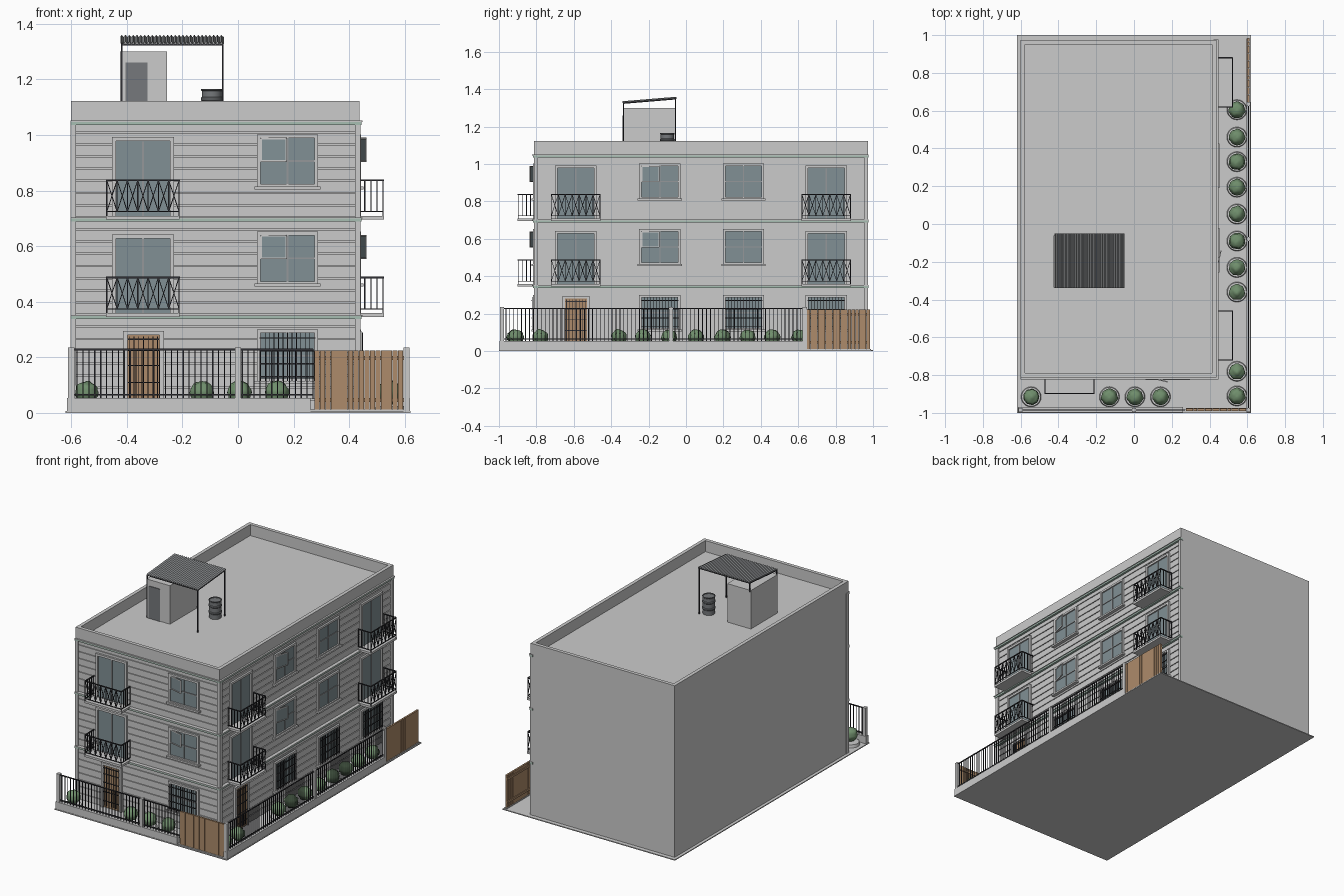
import bpy, bmesh, math, random
from mathutils import Vector, Matrix

if "Cube" in bpy.data.objects:
    bpy.data.objects.remove(bpy.data.objects["Cube"])
random.seed(4)

COL = {'glass': (.22, .28, .30), 'wood': (.42, .26, .145), 'leaf': (.16, .27, .15), 'green': (.39, .52, .45),
       'iron': (.03, .03, .035), 'trim': (.55, .55, .53), 'dark': (.18, .19, .20), 'metal': (.3, .31, .32)}
mats = {}
for k, c in COL.items():
    mats[k] = bpy.data.materials.new(k)
    mats[k].diffuse_color = (*c, 1)
parts = {}


def get(name, mat=None):
    if name not in parts:
        parts[name] = (bmesh.new(), mat)
    return parts[name][0]


def box(name, lo, hi, mat=None):
    lo, hi = Vector(lo), Vector(hi)
    s = hi - lo
    m = Matrix.Translation((lo + hi) / 2) @ Matrix.Diagonal((abs(s.x), abs(s.y), abs(s.z), 1))
    bmesh.ops.create_cube(get(name, mat), size=1, matrix=m)


def bar(name, a, b, t=.004, mat='iron'):
    a, b = Vector(a), Vector(b)
    d = b - a
    m = (Matrix.Translation((a + b) / 2) @ d.to_track_quat('Z', 'Y').to_matrix().to_4x4()
         @ Matrix.Diagonal((t, t, d.length, 1)))
    bmesh.ops.create_cube(get(name, mat), size=1, matrix=m)


# facade coordinates: u along the wall, d outward, z up
FY, RX = -.805, .43


def P(face, u, d, z):
    return (u, FY - d, z) if face == 'front' else (RX + d, u, z)


def fbox(face, name, u0, u1, d0, d1, z0, z1, mat=None):
    box(f'{face}_{name}', P(face, u0, d0, z0), P(face, u1, d1, z1), mat)


def fbar(face, name, a, b, t=.004, mat='iron'):
    bar(f'{face}_{name}', P(face, *a), P(face, *b), t, mat)


def frame(face, name, u0, u1, z0, z1, w, d0, d1, mat, bottom=True):
    fbox(face, name, u0, u0 + w, d0, d1, z0, z1, mat)
    fbox(face, name, u1 - w, u1, d0, d1, z0, z1, mat)
    fbox(face, name, u0 + w, u1 - w, d0, d1, z1 - w, z1, mat)
    if bottom:
        fbox(face, name, u0 + w, u1 - w, d0, d1, z0, z0 + w, mat)


def window(face, c, z0, z1, opened=False, grille=False):
    fbox(face, 'window_glass', c - .1, c + .1, 0, .003, z0, z1, 'glass')
    frame(face, 'window_surrounds', c - .11, c + .11, z0, z1, .013, 0, .012, 'trim')
    fbox(face, 'window_sills', c - .118, c + .118, 0, .022, z0 - .006, z0 + .005, 'trim')
    zm = (z0 + z1) / 2
    fbox(face, 'window_bars', c - .003, c + .003, .002, .007, z0 + .01, z1 - .01, 'metal')
    fbox(face, 'window_bars', c - .097, c + .097, .002, .007, zm - .003, zm + .003, 'metal')
    if opened:   # casement ajar, hinged on one side
        s, e = (c - .095, .008), (c - .004, .03)
        for z in (zm, z1 - .015):
            fbar(face, 'open_sash', (*s, z), (*e, z), .006, 'trim')
        for u, d in (s, e):
            fbar(face, 'open_sash', (u, d, zm), (u, d, z1 - .015), .006, 'trim')
        bm = get(f'{face}_open_pane', 'glass')
        bm.faces.new([bm.verts.new(P(face, u, d, z)) for (u, d), z in
                      ((s, zm), (e, zm), (e, z1 - .015), (s, z1 - .015))])
    if grille:
        for i in range(13):
            u = c - .096 + .016 * i
            fbar(face, 'window_grille', (u, .018, z0), (u, .018, z1 - .01), .003)
        for i in range(4):
            z = z0 + .02 + i * (z1 - z0 - .05) / 3
            fbar(face, 'window_grille', (c - .1, .018, z), (c + .1, .018, z), .004)


def balcony(face, c, z):
    # french door
    fbox(face, 'window_glass', c - .1, c + .1, 0, .003, z, z + .275, 'glass')
    frame(face, 'window_surrounds', c - .111, c + .111, z, z + .285, .014, 0, .012, 'trim', False)
    fbox(face, 'window_bars', c - .004, c + .004, .002, .007, z, z + .27, 'metal')
    # slab and railing
    fbox(face, 'balcony_slabs', c - .132, c + .132, 0, .095, z - .012, z + .002, 'trim')
    w, o, zb, zt = .13, .092, z + .017, z + .13
    r = 'balcony_railings'
    for zz, t in ((zb, .004), (zt, .006)):
        fbar(face, r, (c - w, o, zz), (c + w, o, zz), t)
        for s in (-1, 1):
            fbar(face, r, (c + s * w, 0, zz), (c + s * w, o, zz), t)
    n = 7
    for i in range(n + 1):
        u = c - w + 2 * w * i / n
        fbar(face, r, (u, o, z if i in (0, n) else zb), (u, o, zt), .004)
        if i < n:
            v = u + 2 * w / n
            fbar(face, r, (u, o, zb), (v, o, zt), .003)
            fbar(face, r, (v, o, zb), (u, o, zt), .003)
    for s in (-1, 1):
        for d in (.004, .026, .048, .07):
            fbar(face, r, (c + s * w, d, zb), (c + s * w, d, zt), .004)


def entry(face, c):
    frame(face, 'door_surround', c - .073, c + .073, 0, .295, .015, 0, .014, 'trim', False)
    fbox(face, 'entry_door', c - .058, c + .058, 0, .006, .005, .28, 'wood')
    for i in range(7):
        u = c - .051 + .017 * i
        fbar(face, 'door_grille', (u, .012, .02), (u, .012, .275), .003)
    for z in (.05, .11, .17, .225, .265):
        fbar(face, 'door_grille', (c - .057, .012, z), (c + .057, .012, z), .004)


# ground, building core and parapet
box('ground_slab', (-.62, -1, 0), (.62, 1, .006))
box('building_core', (-.6, FY + .006, .006), (RX - .006, .973, 1.05))
for lo, hi in (((-.6, -.813), (.437, -.79)), ((-.6, .95), (.437, .973)),
               ((-.6, -.79), (-.577, .95)), ((.414, -.79), (.437, .95))):
    box('roof_parapet', (*lo, 1.045), (*hi, 1.122))

# siding boards on the two street sides
step = .35 / 8
for i in range(24):
    z0 = .006 + i * step
    z1 = min(z0 + step - .005, 1.045)
    fbox('front', 'siding', -.598, RX - .003, -.007, 0, z0, z1)
    fbox('right', 'siding', FY + .002, .971, -.007, 0, z0, z1)

# corner posts and floor bands
box('corner_posts', (-.602, -.814, 0), (-.583, -.79, 1.05), 'trim')
box('corner_posts', (.42, -.814, 0), (.44, -.79, 1.05), 'trim')
box('corner_posts', (.42, .953, 0), (.44, .974, 1.05), 'trim')
for z in (.345, .695, 1.043):
    for name, o, a, b, mat in (('floor_bands', .014, -.007, .004, 'green'), ('band_caps', .018, .004, .008, 'trim')):
        box(name, (-.602, FY - o, z + a), (RX + o, FY + .01, z + b), mat)
        box(name, (RX - .01, FY + .01, z + a), (RX + o, .976, z + b), mat)

# openings
for z in (.357, .707):
    balcony('front', -.342, z)
    window('front', .178, z + .103, z + .295, True)
    for c in (-.59, .75):
        balcony('right', c, z)
    window('right', -.14, z + .103, z + .295, True)
    window('right', .308, z + .103, z + .295)
entry('front', -.34)
entry('right', -.588)
window('front', .178, .11, .3, grille=True)
for c in (-.14, .308, .75):
    window('right', c, .11, .3, grille=True)

# boundary fence: low wall, pillars, railings
box('fence_wall', (-.615, -.997, 0), (.26, -.97, .053))
box('fence_wall', (.595, -.997, 0), (.618, .64, .053))
for x, y in ((-.6, -.984), (0, -.984), (.606, -.984), (.606, -.08), (.606, .635)):
    box('fence_pillars', (x - .011, y - .011, 0), (x + .011, y + .011, .236))


def railing(a, b):
    a, b = Vector(a), Vector(b)
    n = round((b - a).length / .021)
    for z in (.065, .228):
        bar('fence_railings', (*a, z), (*b, z), .006)
    for i in range(n + 1):
        p = a.lerp(b, i / n)
        bar('fence_railings', (*p, .05), (*p, .23), .004)


railing((-.6, -.984), (.27, -.984))
railing((.606, -.984), (.606, .635))

# plank gates with bottom tracks
for i in range(17):
    u = .275 + i * .02
    box('front_gate', (u, -.99, .012), (u + .0185, -.978, .225), 'wood')
    u = .645 + i * .02
    box('side_gate', (.6, u, .012), (.612, u + .0185, .222), 'wood')
box('gate_tracks', (.26, -.993, .005), (.618, -.975, .012), 'trim')
box('gate_tracks', (.597, .64, .005), (.615, .99, .012), 'trim')
for z in (.04, .19):
    box('front_gate', (.275, -.978, z), (.613, -.973, z + .014), 'wood')
    box('side_gate', (.595, .645, z), (.6, .983, z + .014), 'wood')

# bushes in round planters
spots = [(.545, y) for y in (.605, .46, .33, .195, .053, -.09, -.23, -.36, -.78, -.91)]
spots += [(x, -.915) for x in (-.545, -.13, .005, .14)]
for x, y in spots:
    bmesh.ops.create_cone(get('planters', 'trim'), cap_ends=True, segments=20, radius1=.054, radius2=.05,
                          depth=.02, matrix=Matrix.Translation((x, y, .015)))
    r = bmesh.ops.create_icosphere(get('bushes', 'leaf'), subdivisions=3, radius=.042)
    ph = random.uniform(0, 6)
    for v in r['verts']:
        n = v.co.normalized()
        k = 1 + .07 * math.sin(7 * n.x + ph) * math.cos(6 * n.y + ph) + .05 * math.sin(9 * n.z + ph)
        v.co = v.co * k + Vector((x, y, .073))

# rooftop stair box with door
box('stair_box', (-.425, -.335, 1.05), (-.255, -.06, 1.3))
box('stair_door', (-.405, -.339, 1.05), (-.325, -.335, 1.26), 'dark')

# corrugated sloping canopy on posts
bm = get('canopy_sheet', 'metal')
n, prev = 108, None
for i in range(n + 1):
    x = -.422 + .372 * i / n
    h = .004 * math.sin(i / 4 * 2 * math.pi)
    ring = [bm.verts.new((x, y, z + h + t)) for y, z, t in
            ((-.34, 1.329, 0), (-.05, 1.353, 0), (-.05, 1.353, .003), (-.34, 1.329, .003))]
    if prev:
        for j in range(4):
            k = (j + 1) % 4
            bm.faces.new((prev[j], prev[k], ring[k], ring[j]))
    if i in (0, n):
        bm.faces.new(ring)
    prev = ring
for y, z in ((-.335, 1.325), (-.057, 1.348)):
    bar('canopy_posts', (-.055, y, 1.05), (-.055, y, z), .006)
    bar('canopy_posts', (-.418, y, 1.05 if y < -.3 else 1.29), (-.418, y, z), .006)
    bar('canopy_posts', (-.42, y, z), (-.052, y, z), .006)
for x in (-.418, -.055):
    bar('canopy_posts', (x, -.335, 1.325), (x, -.057, 1.348), .006)

# ribbed water barrel
bm = get('water_barrel', 'dark')
prof = [(.036, 0), (.036, .03), (.04, .034), (.04, .04), (.036, .044), (.036, .072), (.04, .076), (.04, .082),
        (.036, .086), (.036, .108), (.039, .111), (.039, .115), (.034, .115), (.034, .11)]
rings = [[bm.verts.new((-.094 + r * math.cos(a * math.pi / 12), -.1 + r * math.sin(a * math.pi / 12), 1.05 + z))
          for a in range(24)] for r, z in prof]
for a, b in zip(rings, rings[1:]):
    for j in range(24):
        bm.faces.new((a[j], a[(j + 1) % 24], b[(j + 1) % 24], b[j]))
bm.faces.new(rings[0][::-1])
bm.faces.new(rings[-1])

# turn every collected part into an object
for name, (bm, mat) in parts.items():
    bmesh.ops.recalc_face_normals(bm, faces=bm.faces)
    if name in ('bushes', 'water_barrel', 'planters'):
        for f in bm.faces:
            f.smooth = True
    me = bpy.data.meshes.new(name)
    bm.to_mesh(me)
    bm.free()
    ob = bpy.data.objects.new(name, me)
    bpy.context.collection.objects.link(ob)
    if mat:
        me.materials.append(mats[mat])
    if name in ('water_barrel', 'planters'):
        me.set_sharp_from_angle(angle=math.radians(40))

for m in bpy.data.materials:
    if m.users and not m.is_grease_pencil:
        m.use_nodes = True
        m.node_tree.nodes["Principled BSDF"].inputs["Base Color"].default_value = m.diffuse_color
